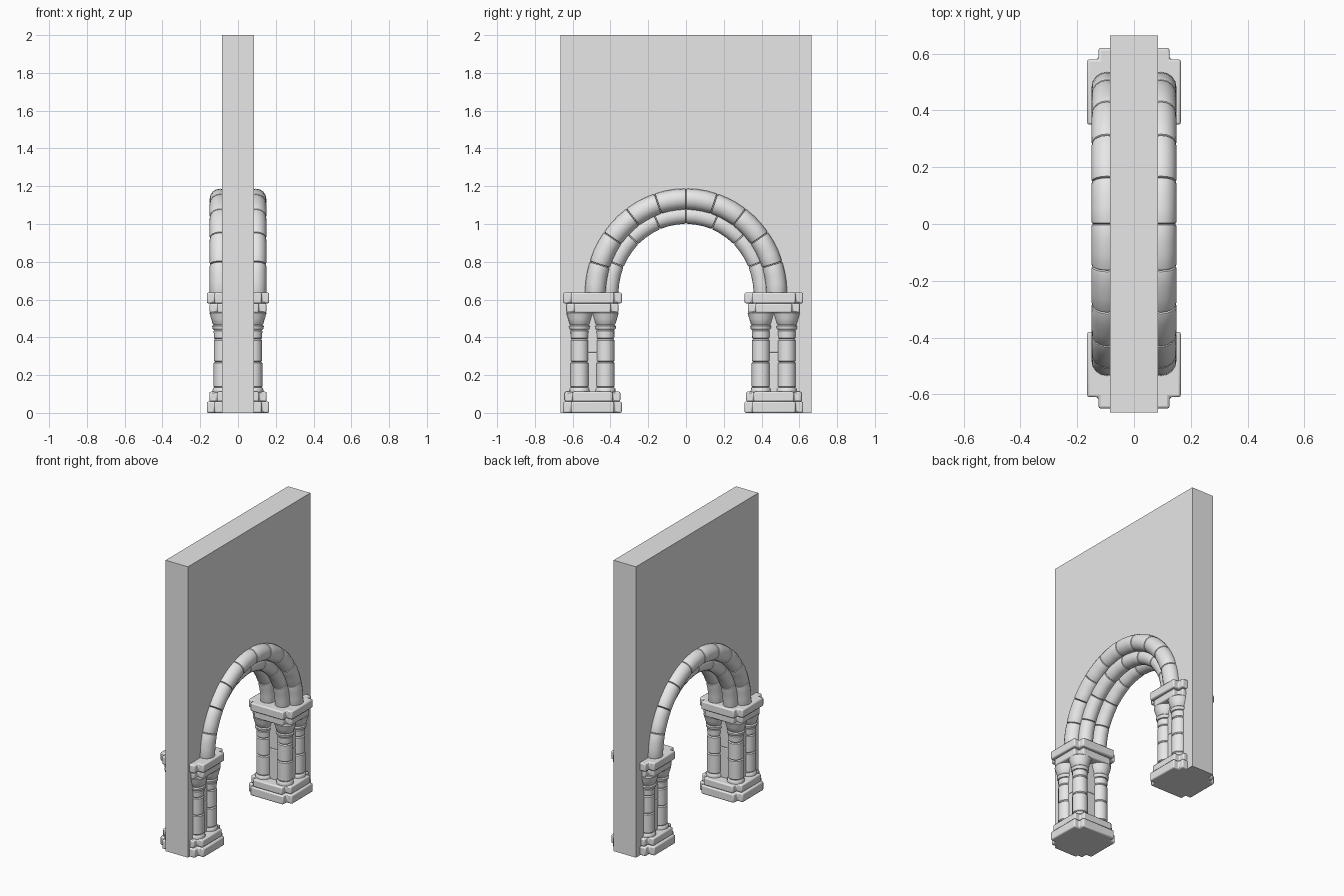
import bpy, bmesh
from math import sin, cos, pi, radians
from mathutils import Vector

cube = bpy.data.objects.get("Cube")
if cube:
    bpy.data.objects.remove(cube, do_unlink=True)

stone = bpy.data.materials.new("grey_stone")
stone.use_nodes = True
stone.diffuse_color = (0.8, 0.8, 0.8, 1)
stone.node_tree.nodes["Principled BSDF"].inputs["Base Color"].default_value = (0.8, 0.8, 0.8, 1)

SIDES = 16
SPRING = 0.63   # height where the arch starts


def finish(name, bm, smooth=True, bevel=0):
    bmesh.ops.recalc_face_normals(bm, faces=bm.faces)
    mesh = bpy.data.meshes.new(name)
    bm.to_mesh(mesh)
    bm.free()
    mesh.materials.append(stone)
    obj = bpy.data.objects.new(name, mesh)
    bpy.context.collection.objects.link(obj)
    if bevel:
        mod = obj.modifiers.new("worn_edges", 'BEVEL')
        mod.width, mod.segments = bevel, 2
    if smooth:
        bpy.ops.object.select_all(action='DESELECT')
        obj.select_set(True)
        bpy.context.view_layer.objects.active = obj
        bpy.ops.object.shade_smooth_by_angle(angle=radians(40))
    return obj


def loft(bm, rings):
    """Skin a list of point loops and cap both ends."""
    loops = [[bm.verts.new(p) for p in ring] for ring in rings]
    for a, b in zip(loops, loops[1:]):
        for i in range(len(a)):
            j = (i + 1) % len(a)
            bm.faces.new((a[i], a[j], b[j], b[i]))
    bm.faces.new(loops[0])
    bm.faces.new(loops[-1])


def ring(centre, u, v, r):
    return [centre + r * (cos(2 * pi * i / SIDES) * u + sin(2 * pi * i / SIDES) * v)
            for i in range(SIDES)]


def arch_point(a, b, t):
    """Point on the arch curve, t measured from the crown."""
    return a * sin(t), SPRING + b * cos(t)


# Wall with the arched opening
def wall():
    outline = [(-0.665, 0), (-0.665, 2), (0.665, 2), (0.665, 0), (0.45, 0)]
    outline += [arch_point(0.45, 0.47, pi / 2 - pi * i / 32) for i in range(33)]
    outline.append((-0.45, 0))
    bm = bmesh.new()
    face = bm.faces.new([bm.verts.new((-0.085, y, z)) for y, z in outline])
    side = bmesh.ops.extrude_face_region(bm, geom=[face])["geom"]
    bmesh.ops.translate(bm, vec=(0.17, 0, 0),
                        verts=[g for g in side if isinstance(g, bmesh.types.BMVert)])
    finish("wall", bm, smooth=False)


# Arch roll made of separate voussoirs with rounded ends
def arch_roll(name, x, a, b, r, blocks):
    bm = bmesh.new()
    step = pi / blocks
    for k in range(blocks):
        start = -pi / 2 + k * step
        rings = []
        for f, scale in ((0.005, 0.9), (0.02, 0.97), (0.06, 1), (0.35, 1.01),
                         (0.65, 1.01), (0.94, 1), (0.98, 0.97), (0.995, 0.9)):
            t = start + f * step
            y, z = arch_point(a, b, t)
            out = Vector((0, b * sin(t), a * cos(t))).normalized()
            rings.append(ring(Vector((x, y, z)), Vector((1, 0, 0)), out, r * scale))
        loft(bm, rings)
    finish(name, bm)


# Stack of drums, foot ring and flared capital
def column(name, x, y):
    bm = bmesh.new()

    def drum(z0, z1, r0, r1, edge=0.006):
        profile = [(r0 - edge, z0), (r0, z0 + edge), ((r0 + r1) / 2, (z0 + z1) / 2),
                   (r1, z1 - edge), (r1 - edge, z1)]
        loft(bm, [ring(Vector((x, y, z)), Vector((1, 0, 0)), Vector((0, 1, 0)), r)
                  for r, z in profile])

    drum(0.105, 0.135, 0.055, 0.053)
    drum(0.135, 0.27, 0.049, 0.049)
    drum(0.27, 0.39, 0.048, 0.048)
    drum(0.39, 0.44, 0.047, 0.049)
    drum(0.44, 0.465, 0.055, 0.057)
    drum(0.465, 0.535, 0.054, 0.071)
    finish(name, bm)


# Slab with notched corners
def slab(name, y, hx, hy, z0, z1, notch=0.04):
    quarter = [(hx, hy - notch), (hx - notch, hy - notch), (hx - notch, hy)]
    plan = []
    for sx, sy in ((1, 1), (-1, 1), (-1, -1), (1, -1)):
        pts = quarter if sx * sy > 0 else quarter[::-1]
        plan += [(sx * px, y + sy * py) for px, py in pts]
    bm = bmesh.new()
    loft(bm, [[Vector((px, py, z)) for px, py in plan] for z in (z0, z1)])
    finish(name, bm, bevel=0.008)


# Recessed core between the columns, in two courses
def core(name, y):
    bm = bmesh.new()
    for z0, z1 in ((0.1, 0.32), (0.32, 0.54)):
        corners = [(-1, -1), (1, -1), (1, 1), (-1, 1)]
        loft(bm, [[Vector((sx * 0.095, y + sy * 0.075, z)) for sx, sy in corners]
                  for z in (z0, z1)])
    finish(name, bm, bevel=0.005)


wall()

for side, x in (("left", 1), ("right", -1)):
    arch_roll(f"outer_arch_{side}", x * 0.095, 0.48, 0.502, 0.055, 10)
    arch_roll(f"inner_arch_{side}", x * 0.055, 0.405, 0.418, 0.047, 8)

for end, y in (("front", -0.495), ("back", 0.465)):
    slab(f"{end}_plinth", y, 0.165, 0.155, 0, 0.06)
    slab(f"{end}_base", y, 0.152, 0.147, 0.06, 0.112)
    slab(f"{end}_capital_block", y, 0.15, 0.137, 0.53, 0.58)
    slab(f"{end}_impost", y, 0.165, 0.155, 0.58, 0.637)
    core(f"{end}_core", y)
    for side, x in (("left", 1), ("right", -1)):
        for place, dy in (("a", -0.068), ("b", 0.068)):
            column(f"{end}_column_{side}_{place}", x * 0.08, y + dy)
